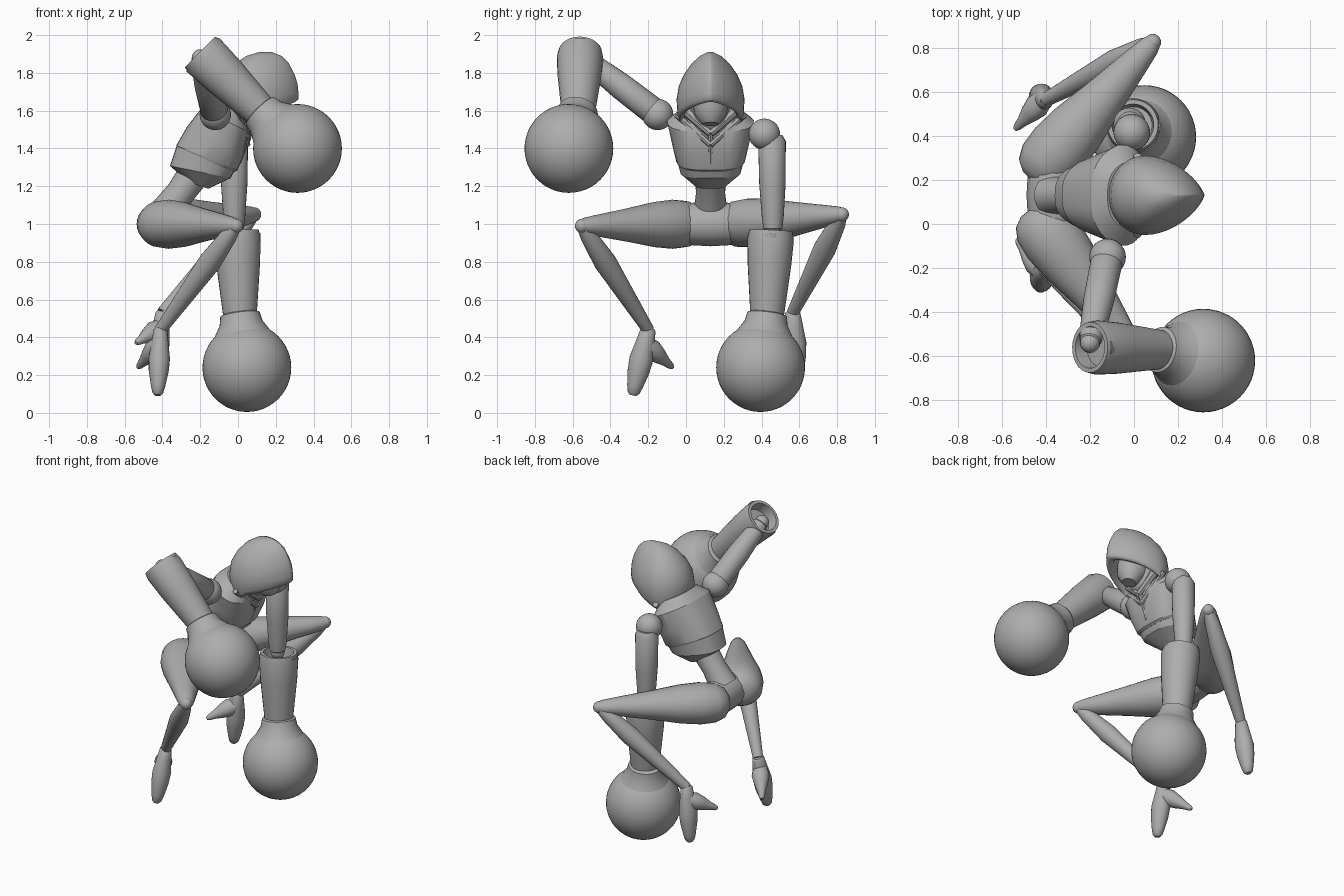
import bpy
import bmesh
from math import sin, cos, pi, radians, copysign
from mathutils import Vector

if "Cube" in bpy.data.objects:
    bpy.data.objects.remove(bpy.data.objects["Cube"], do_unlink=True)

grey = bpy.data.materials.new("plain_grey")
grey.use_nodes = True
shade = (0.42, 0.42, 0.42, 1)
grey.diffuse_color = shade
grey.node_tree.nodes["Principled BSDF"].inputs["Base Color"].default_value = shade

MID = 0.13  # y of the body's own middle plane


def finish(obj, angle=35):
    obj.data.materials.append(grey)
    bpy.ops.object.select_all(action="DESELECT")
    obj.select_set(True)
    bpy.context.view_layer.objects.active = obj
    bpy.ops.object.shade_smooth_by_angle(angle=radians(angle))
    return obj


def loft(name, rings, angle=35):
    """Skin a list of equal point rings and close both ends."""
    bm = bmesh.new()
    loops = [[bm.verts.new(p) for p in ring] for ring in rings]
    n = len(loops[0])
    for a, b in zip(loops, loops[1:]):
        for i in range(n):
            j = (i + 1) % n
            bm.faces.new((a[i], a[j], b[j], b[i]))
    bm.faces.new(loops[0][::-1])
    bm.faces.new(loops[-1])
    bmesh.ops.recalc_face_normals(bm, faces=bm.faces)
    mesh = bpy.data.meshes.new(name)
    bm.to_mesh(mesh)
    bm.free()
    obj = bpy.data.objects.new(name, mesh)
    bpy.context.collection.objects.link(obj)
    return finish(obj, angle)


def limb(name, a, b, profile, sides=24, flat=1.0, side_dir=(0, 0, 1)):
    """Turned shape from a to b; profile is (fraction, radius) pairs."""
    a, b = Vector(a), Vector(b)
    axis = (b - a).normalized()
    u = Vector(side_dir)
    u = (u - axis * u.dot(axis)).normalized()
    v = axis.cross(u)
    rings = []
    for t, r in profile:
        c = a.lerp(b, t)
        rings.append([c + u * r * cos(2 * pi * i / sides) + v * r * flat * sin(2 * pi * i / sides)
                      for i in range(sides)])
    return loft(name, rings)


def ball(name, centre, radius, scale=(1, 1, 1), segments=32):
    bpy.ops.mesh.primitive_uv_sphere_add(segments=segments, ring_count=segments // 2,
                                         radius=radius, location=centre)
    obj = bpy.context.object
    obj.name = name
    obj.scale = scale
    return finish(obj)


# Torso: squared rings leaning forward, narrower across the back
def torso_ring(x, z, depth, width, tilt=0.45, n=32):
    ring = []
    for i in range(n):
        c, s = cos(2 * pi * i / n), sin(2 * pi * i / n)
        d = copysign(abs(c) ** 0.7, c)
        w = copysign(abs(s) ** 0.7, s) * width * (1 + 0.25 * min(d, 0))
        ring.append(Vector((x + 0.89 * d * depth, MID + w, z - tilt * d * depth)))
    return ring


loft("rib_cage", [torso_ring(*r) for r in (
    (-0.21, 1.205, 0.06, 0.08, 0.3), (-0.20, 1.275, 0.18, 0.16, 0.18),
    (-0.17, 1.35, 0.175, 0.178, 0.35))], 25)
loft("chest_plate", [torso_ring(*r) for r in (
    (-0.17, 1.335, 0.17, 0.173, 0.35), (-0.165, 1.35, 0.182, 0.184, 0.36),
    (-0.12, 1.44, 0.168, 0.205), (-0.07, 1.55, 0.14, 0.23), (-0.04, 1.61, 0.09, 0.15))], 25)
limb("waist", (-0.38, MID, 1.06), (-0.23, MID, 1.27), [(0, 0.09), (0.5, 0.077), (1, 0.085)])
limb("neck_wrap", (-0.04, MID, 1.54), (0.09, MID, 1.68), [(0, 0.12), (0.5, 0.105), (1, 0.09)])
limb("pelvis", (-0.37, MID - 0.17, 1.0), (-0.37, MID + 0.17, 1.0),
     [(0, 0.095), (0.2, 0.112), (0.5, 0.118), (0.8, 0.112), (1, 0.095)], sides=12)

# Collar trim in a V with a centre seam
for side, label in ((-1, "right"), (1, "left")):
    limb(label + "_collar", (0.015, MID + side * 0.18, 1.58), (0.05, MID, 1.42),
         [(0, 0.018), (1, 0.016)], sides=8)
    limb(label + "_inner_collar", (0.04, MID + side * 0.13, 1.60), (0.07, MID, 1.48),
         [(0, 0.03), (1, 0.02)], sides=8)
limb("centre_seam", (0.062, MID, 1.50), (0.005, MID, 1.32), [(0, 0.018), (1, 0.01)], sides=8)


# Hood: teardrop rings drawn out to a soft point in front, hollow underneath
def hood_ring(x, z, back, front, width, tilt=0.0, n=48):
    ring = []
    for i in range(n):
        c, s = cos(2 * pi * i / n), sin(2 * pi * i / n)
        if c > 0:
            px, py = front * c, copysign((1 - c ** 1.9) ** 0.75, s) * width
        else:
            px, py = back * c, s * width
        ring.append(Vector((x + px, MID + py, z + tilt * px)))
    return ring


loft("hood", [hood_ring(*r) for r in (
    (0.05, 1.70, 0.10, 0.18, 0.12, 0.3), (0.05, 1.57, 0.11, 0.22, 0.14, 0.35),
    (0.05, 1.55, 0.13, 0.255, 0.163, 0.38), (0.05, 1.58, 0.145, 0.27, 0.175, 0.3),
    (0.05, 1.66, 0.165, 0.27, 0.18, 0.12), (0.05, 1.73, 0.155, 0.265, 0.168, 0.05),
    (0.06, 1.79, 0.13, 0.24, 0.142, 0), (0.08, 1.85, 0.095, 0.19, 0.10, 0),
    (0.10, 1.89, 0.055, 0.13, 0.055, 0), (0.13, 1.91, 0.02, 0.05, 0.015, 0))], 100)
ball("face", (0.12, MID, 1.64), 0.1, (1, 0.95, 1.1))
limb("face_mask", (0.13, MID, 1.63), (0.15, MID, 1.53),
     [(0, 0.09), (0.5, 0.085), (1, 0.045)], sides=16)


# Arms: ball shoulder, slim upper arm, hollow-ended forearm, large round hand
def arm(label, shoulder, top, elbow, cuff, wrist, hand):
    cuff, wrist, hand = Vector(cuff), Vector(wrist), Vector(hand)
    ball(label + "_shoulder", shoulder, 0.083)
    limb(label + "_upper_arm", top, elbow,
         [(0, 0.055), (0.06, 0.073), (0.5, 0.07), (0.85, 0.058), (0.97, 0.05), (1, 0.035)],
         side_dir=(1, 0, 0))
    ball(label + "_elbow", elbow, 0.045, segments=20)
    limb(label + "_forearm", cuff, wrist,
         [(0.15, 0.02), (0.15, 0.085), (0, 0.095), (0, 0.115), (0.1, 0.123),
          (0.4, 0.116), (1, 0.09)], sides=28)
    limb(label + "_wrist_collar", wrist, hand,
         [(-0.02, 0.085), (0.01, 0.105), (0.18, 0.115), (0.32, 0.14), (0.5, 0.17)], sides=32)
    ball(label + "_hand", hand, 0.235, segments=48)
    # long raised strips on the forearm
    across = (cuff - wrist).cross(Vector((0, 1, 0))).normalized()
    for turn in (-1, 1):
        limb(label + "_forearm_strip", cuff.lerp(wrist, 0.04) + across * turn * 0.111,
             wrist + across * turn * 0.084, [(0, 0.035), (0.4, 0.03), (1, 0.012)],
             sides=8, flat=0.4, side_dir=(0, 1, 0))


arm("right", (-0.12, -0.15, 1.58), (-0.12, -0.15, 1.58), (-0.20, -0.54, 1.88),
    (-0.20, -0.56, 1.91), (0.115, -0.57, 1.60), (0.315, -0.62, 1.40))
arm("left", (-0.01, 0.415, 1.475), (-0.02, 0.455, 1.47), (-0.02, 0.46, 0.96),
    (-0.005, 0.45, 0.965), (0.01, 0.43, 0.525), (0.047, 0.395, 0.24))


# Legs: heavy thigh, thin knee, broad foot with a spur branching off the ankle
def leg(label, hip, knee, ankle, toe, spur):
    ankle, toe = Vector(ankle), Vector(toe)
    limb(label + "_thigh", hip, knee,
         [(-0.12, 0.05), (-0.08, 0.095), (0, 0.122), (0.13, 0.13), (0.3, 0.12),
          (0.55, 0.09), (0.85, 0.058), (0.97, 0.044), (1.02, 0.03)], flat=1.1)
    ball(label + "_knee", knee, 0.038, segments=20)
    limb(label + "_shin", knee, ankle,
         [(0, 0.03), (0.1, 0.045), (0.35, 0.06), (0.7, 0.045), (1, 0.032)])
    limb(label + "_foot", ankle, toe,
         [(-0.03, 0.03), (0, 0.04), (0.2, 0.05), (0.45, 0.063), (0.65, 0.058),
          (0.88, 0.042), (0.98, 0.032), (1.02, 0.018)], flat=0.9, side_dir=(0, 1, 0))
    limb(label + "_spur", ankle.lerp(toe, 0.22), spur,
         [(0, 0.045), (0.25, 0.056), (0.5, 0.044), (0.75, 0.026), (0.93, 0.018), (1, 0.01)],
         sides=16)


leg("right", (-0.42, 0.0, 1.0), (-0.01, -0.55, 0.99), (-0.41, -0.20, 0.44),
    (-0.425, -0.28, 0.10), (-0.53, -0.07, 0.24))
leg("left", (-0.405, 0.27, 1.0), (0.085, 0.825, 1.05), (-0.40, 0.565, 0.53),
    (-0.44, 0.585, 0.18), (-0.54, 0.43, 0.37))
